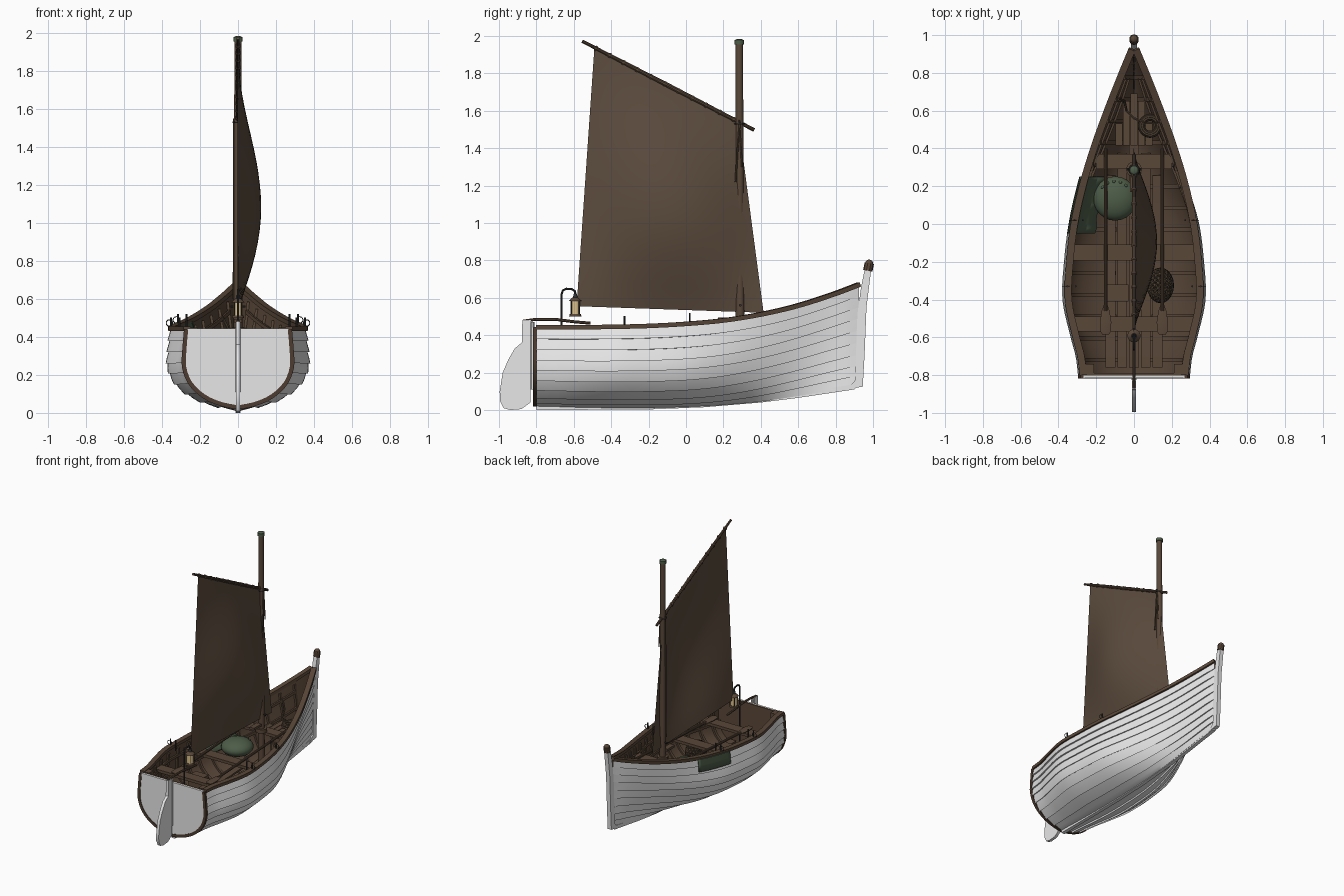
import bpy, bmesh, math
from mathutils import Vector

if "Cube" in bpy.data.objects:
    bpy.data.objects.remove(bpy.data.objects["Cube"])

def material(name, r, g, b):
    m = bpy.data.materials.new(name)
    m.diffuse_color = (r, g, b, 1)
    m.use_nodes = True
    m.node_tree.nodes["Principled BSDF"].inputs["Base Color"].default_value = m.diffuse_color
    return m

WHITE = material("white paint", .8, .8, .8)
BRIGHT = material("bright white paint", .95, .95, .95)
WOOD = material("brown wood", .1, .063, .04)
DARK = material("dark wood", .075, .046, .03)
SAIL = material("tan sailcloth", .106, .071, .047)
GREEN = material("green canvas", .075, .108, .065)
IRON = material("dark iron", .03, .03, .03)
GLASS = material("lamp glass", .72, .53, .26)
ROPE = material("rope", .08, .055, .035)

def finish(name, bm, mat, recalc=True, angle=35):
    if recalc:
        bmesh.ops.recalc_face_normals(bm, faces=bm.faces)
    me = bpy.data.meshes.new(name)
    bm.to_mesh(me)
    bm.free()
    me.materials.append(mat)
    me.shade_smooth()
    me.set_sharp_from_angle(angle=math.radians(angle))
    ob = bpy.data.objects.new(name, me)
    bpy.context.collection.objects.link(ob)
    return ob

def grid(name, rows, mat, flip=False, closed=False, caps=False):
    bm = bmesh.new()
    vs = [[bm.verts.new(p) for p in r] for r in rows]
    n = len(rows[0])
    for a, b in zip(vs, vs[1:]):
        for j in range(n if closed else n - 1):
            k = (j + 1) % n
            q = [a[j], b[j], b[k], a[k]]
            bm.faces.new(q[::-1] if flip else q)
    if caps:
        bm.faces.new(vs[0])
        bm.faces.new(vs[-1])
    return finish(name, bm, mat, recalc=caps)

def sweep(name, pts, w, h, mat, n=8, up=(0, 0, 1), taper=None):
    """Bar of n sides along a path; w and h are full width and height."""
    pts = [Vector(p) for p in pts]
    k = 1 / math.cos(math.pi / n) / 2
    rows = []
    for i, p in enumerate(pts):
        t = (pts[min(i + 1, len(pts) - 1)] - pts[max(i - 1, 0)]).normalized()
        s = t.cross(Vector(up)).normalized()
        u = s.cross(t)
        f = taper[i] if taper else 1
        rows.append([p + (s * w * math.cos(a) + u * h * math.sin(a)) * k * f
                     for a in [(j + .5) * math.tau / n for j in range(n)]])
    return grid(name, rows, mat, closed=True, caps=True)

def rod(name, a, b, r, mat, n=10, r2=None):
    up = (0, 1, 0) if abs(b[2] - a[2]) > abs(b[1] - a[1]) else (0, 0, 1)
    return sweep(name, [a, b], 2 * r, 2 * r, mat, n, up, [1, (r2 or r) / r])

def box(name, x0, x1, y0, y1, z, h, mat):
    return sweep(name, [((x0 + x1) / 2, y0, z), ((x0 + x1) / 2, y1, z)], x1 - x0, h, mat, 4)

def plate(name, yz, width, mat):
    """Outline in the centre plane given thickness across the boat."""
    return grid(name, [[(x, y, z) for y, z in yz] for x in (-width / 2, width / 2)], mat, closed=True, caps=True)

def ring(name, c, r, thick, mat, axis='z'):
    rows = []
    for i in range(25):
        a = i * math.tau / 24
        row = []
        for j in range(6):
            b = j * math.tau / 6
            q, o = r + thick * math.cos(b), thick * math.sin(b)
            d = (q * math.cos(a), q * math.sin(a), o) if axis == 'z' else (q * math.cos(a), o, q * math.sin(a))
            row.append(Vector(c) + Vector(d))
        rows.append(row)
    return grid(name, rows, mat, closed=True, flip=(axis == 'z'))

def ball(name, c, r, mat, scale=(1, 1, 1)):
    bm = bmesh.new()
    bmesh.ops.create_uvsphere(bm, u_segments=24, v_segments=14, radius=r)
    for v in bm.verts:
        v.co = Vector(c) + Vector(v.co[i] * scale[i] for i in range(3))
    return finish(name, bm, mat)

def curve(xs, vs, x):
    """Smooth interpolation through a small table."""
    i = max(0, min(len(xs) - 2, sum(x >= q for q in xs) - 1))
    def slope(k):
        a, b = max(k - 1, 0), min(k + 1, len(xs) - 1)
        return (vs[b] - vs[a]) / (xs[b] - xs[a])
    d = xs[i + 1] - xs[i]
    t = (x - xs[i]) / d
    return ((2 * t**3 - 3 * t**2 + 1) * vs[i] + (t**3 - 2 * t**2 + t) * d * slope(i)
            + (3 * t**2 - 2 * t**3) * vs[i + 1] + (t**3 - t**2) * d * slope(i + 1))

# Hull lines: breadth, sheer and keel by station, plus midship and bow sections
ST = [-.8, -.7, -.6, -.4, -.2, 0, .2, .4, .6, .8, .925]
BEAM = [.286, .298, .325, .368, .36, .335, .287, .222, .146, .066, .014]
SHEER = [.44, .44, .44, .442, .447, .458, .476, .508, .555, .62, .668]
KEEL = [.03, .028, .025, .022, .022, .027, .037, .055, .08, .11, .13]
MX = [.03, .28, .53, .74, .89, .97, 1, .99, .975, .955]
MZ = [0, .035, .1, .2, .32, .45, .57, .71, .85, 1]
BX = [.05, .16, .27, .38, .49, .6, .71, .82, .91, 1]
BZ = [0, .1, .2, .31, .43, .55, .67, .78, .89, 1]
TS = list(range(10))

def section(y, t):
    w = max(0, min(1, (y + .05) / .95))
    w = w * w * (3 - 2 * w)
    x = curve(TS, MX, t) * (1 - w) + curve(TS, BX, t) * w
    z = curve(TS, MZ, t) * (1 - w) + curve(TS, BZ, t) * w
    k = curve(ST, KEEL, y)
    return x * curve(ST, BEAM, y), k + z * (curve(ST, SHEER, y) - k)

def hull(y, t, off=0, side=1):
    x, z = section(y, t)
    a, b = section(y, max(t - .1, 0)), section(y, min(t + .1, 9))
    d = Vector((b[0] - a[0], b[1] - a[1])).normalized()
    return Vector((side * max(x + d.y * off, .001), y, z - d.x * off))

def inner_width(y, z):
    return max([.01] + [hull(y, t / 4, -.014).x for t in range(37) if section(y, t / 4)[1] <= z])

stations = [-.8 + 1.725 * i / 44 for i in range(45)]

# Lapped planking outside, plain lining inside
outer, lining = [], []
for y in stations:
    lap = .011 * min(1, curve(ST, BEAM, y) / .045)
    half = [(t, o) for k in range(9) for t, o in ((k, lap), (k + .5, lap / 2), (k + 1, 0))]
    outer.append([hull(y, t, o, -1) for t, o in half[::-1]] + [hull(y, t, o) for t, o in half])
    ts = [i / 2 for i in range(19)]
    lining.append([hull(y, t, -.014, -1) for t in ts[::-1]] + [hull(y, t, -.014) for t in ts])
grid("hull_planking", outer, WHITE)
grid("hull_lining", lining, WOOD, flip=True)

# Transom with dark edge frame
edge = [hull(-.8, t / 2, 0, -1) for t in range(18, -1, -1)] + [hull(-.8, t / 2) for t in range(19)]
for name, y0, y1, m in (("transom", -.815, -.803, BRIGHT), ("transom_lining", -.803, -.79, WOOD)):
    grid(name, [[(p.x * .98, y, p.z + .004) for p in edge] for y in (y0, y1)], m, closed=True, caps=True)
sweep("transom_frame", [(p.x, -.808, p.z) for p in edge], .022, .022, DARK, 4, (0, 1, 0))

# Gunwales, stringers and ribs
for s, tag in ((-1, "left"), (1, "right")):
    top = [hull(y, 9, -.004, s) for y in stations]
    sweep("gunwale_" + tag, [p + Vector((0, 0, .003)) for p in top], .038, .024, WOOD, 4)
    for t in (5.5, 7.6):
        sweep("stringer_" + tag, [hull(y, t, -.026, s) for y in stations[:-4]], .012, .02, WOOD, 4)
    for i in range(14):
        y = -.72 + i * .115
        sweep("rib_" + tag, [hull(y, 1 + t * .5, -.019, s) for t in range(16)], .014, .022, WOOD, 4, (0, 1, 0))
    box("stern_knee_" + tag, s * .235 - .022, s * .235 + .022, -.795, -.74, .425, .05, WOOD)

# Keel, stem and stem head
plate("keel", [(y, curve(ST, KEEL, y) + .012) for y in stations[::4]]
      + [(y, z) for y, z in ((.9, .11), (.6, .065), (.4, .04), (.1, .015), (-.2, .003), (-.8, 0))], .028, WHITE)
plate("stem", [(.86, .11), (.945, .125), (.955, .3), (.965, .55), (.99, .75), (.957, .76),
               (.935, .65), (.915, .5), (.905, .16)], .032, WHITE)
rod("stem_head", (0, .972, .745), (0, .98, .785), .024, WOOD)
ball("stem_knob", (0, .979, .783), .021, WOOD)

# Rudder, hinge post and tiller
plate("rudder", [(-.83, .48), (-.875, .48), (-.878, .36), (-.915, .33), (-.95, .27), (-.98, .2), (-.996, .1),
                 (-.995, .05), (-.975, .01), (-.94, 0), (-.88, .005), (-.832, .04)], .022, WHITE)
rod("rudder_post", (0, -.822, .11), (0, -.822, .47), .012, WHITE)
sweep("tiller", [(0, -.87, .475), (0, -.8, .485), (0, -.7, .485), (0, -.6, .472), (0, -.51, .464)], .016, .016, WOOD)

# Bottom boards, each ending where the hull closes in
for i in range(-2, 3):
    def board_z(y):
        return curve(ST, KEEL, y) + .08 + .006 * i * i
    ys = [y for y in stations[1:40] if inner_width(y, board_z(y) - .01) > abs(i) * .062 + .03]
    sweep("bottom_board", [(i * .062, y, board_z(y)) for y in ys], .052, .014, WOOD, 4)

# Thwarts, bow boards and a small crate
for y, z, d in ((-.53, .36, .08), (-.15, .37, .085), (.33, .41, .08)):
    w = min(inner_width(y - d / 2, z - .012), inner_width(y + d / 2, z - .012))
    box("thwart", -w, w, y - d / 2, y + d / 2, z, .022, WOOD)
for i in range(-2, 3):
    ys = [y for y in stations if .4 < y < .72 and inner_width(y, .34) > abs(i) * .04 + .022]
    if len(ys) > 1:
        box("bow_board", i * .04 - .018, i * .04 + .018, ys[0], ys[-1], .355, .014, WOOD)
box("small_crate", -.14, -.03, -.41, -.32, .24, .13, WOOD)

# Oars resting on the thwarts
for s in (-1, 1):
    rod("oar_shaft", (s * .15, .4, .43), (s * .15, -.46, .385), .009, WOOD)
    sweep("oar_blade", [(s * .15, y, .385) for y in (-.42, -.46, -.52, -.57, -.585)], .06, .012, WOOD, 8,
          taper=[.25, .7, 1, .9, .6])

# Rowlocks
for y in (-.33, .02):
    for s in (-1, 1):
        p = hull(y, 9, 0, s)
        rod("rowlock_pin", (p.x, y, p.z), (p.x, y, p.z + .06), .005, IRON)
        ring("rowlock_ring", (p.x + s * .008, y, p.z + .03), .017, .0025, IRON, 'y')
        rod("thole_pin", (p.x - s * .045, y, p.z - .02), (p.x - s * .045, y, p.z + .06), .005, IRON)

# Mast with cap, band, cleat and halyard
rod("mast", (0, .29, .06), (0, .285, 1.96), .024, WOOD, 14, .019)
rod("mast_cap", (0, .285, 1.955), (0, .285, 1.978), .025, GREEN, 14)
ball("mast_cap_dome", (0, .285, 1.974), .024, GREEN, (1, 1, .45))
rod("mast_partner", (0, .29, .42), (0, .29, .45), .04, WOOD, 14)
ring("mast_band", (0, .287, 1.53), .026, .004, IRON)
rod("mast_cleat", (-.04, .29, .56), (.04, .29, .56), .006, IRON)
box("belaying_block", -.02, .02, .17, .26, .485, .018, WOOD)
for x, y, z in ((.026, .265, 1.22), (-.024, .28, .6), (.024, .3, 1.3)):
    rod("halyard", (x, y, z), (x * .9, .285, 1.55), .004, ROPE, 6)

# Yard and lacing
a, b = Vector((0, -.555, 1.972)), Vector((0, .365, 1.497))
sweep("yard", [a, a.lerp(b, .5), b], .022, .022, WOOD, 10, taper=[.75, 1.1, .85])
for i in range(11):
    p = a.lerp(b, .08 + i * .08)
    rod("yard_lacing", p - Vector((0, .005, -.0026)), p + Vector((0, .005, -.0026)), .0135, WOOD, 8)

# Bellied lug sail, two faces close together
peak, throat, tack, clew = (Vector(p) for p in ((0, -.49, 1.935), (0, .28, 1.54), (0, .415, .52), (0, -.585, .555)))
for side, tag in ((1, "right"), (-1, "left")):
    rows = []
    for i in range(21):
        u = i / 20
        row = []
        for j in range(21):
            v = j / 20
            p = clew.lerp(tack, u).lerp(peak.lerp(throat, u), v)
            across, rise = max(0, math.sin(math.pi * u)), max(0, math.sin(math.pi * v ** .88))
            p.x = .12 * across ** 1.1 * rise ** 1.3 + side * .002
            row.append(p)
        rows.append(row)
    grid("sail_" + tag, rows, SAIL, flip=side < 0)

# Stern lantern on a hooked iron
sweep("lantern_hook", [(0, -.665, .1), (0, -.665, .62), (0, -.658, .64), (0, -.64, .648), (0, -.61, .646),
                       (0, -.593, .635), (0, -.592, .62)], .012, .012, IRON, 8, (1, 0, 0))
for name, z0, z1, r0, r1, m in (("lantern_base", .5, .514, .032, .029, WOOD), ("lantern_glass", .514, .582, .025, .025, GLASS),
                                ("lantern_roof", .582, .602, .034, .014, WOOD), ("lantern_top", .602, .62, .012, .009, IRON)):
    rod(name, (0, -.592, z0), (0, -.592, z1), r0, m, 14, r1)
for i in range(4):
    c, s = .027 * math.cos(i * math.pi / 2 + .78), .027 * math.sin(i * math.pi / 2 + .78)
    rod("lantern_bar", (c, -.592 + s, .51), (c, -.592 + s, .585), .0025, IRON, 6)

# Green canvas tucked under the left gunwale, and the bundle beside it
rows = []
for i in range(13):
    y = -.05 + .3 * i / 12
    p = hull(y, 9, 0, -1)
    wave = .006 * math.sin(i * 1.3)
    rows.append([(p.x + dx, y, p.z + dz) for dx, dz in
                 ((-.024, -.1), (-.021, -.05), (-.016, -.006), (0, .004), (.02, .004),
                  (.035 + wave, -.05), (.07, -.12), (.12 + wave, -.15))])
mod = grid("canvas_drape", rows, GREEN).modifiers.new("thickness", 'SOLIDIFY')
mod.thickness, mod.offset = .005, 0
ball("canvas_bundle", (-.1, .135, .335), .115, GREEN, (1, 1.02, .55))
for i in range(5):
    t = math.radians(50 + i * 22)
    ball("bundle_stud", (-.1 + .09 * math.cos(t), .135 + .09 * math.sin(t), .373), .009, GREEN)

# Rope coil with a loose end, and an open net
for i, r in enumerate((.056, .044, .034, .05, .04)):
    ring("rope_coil", (.085, .52, .4 + (i // 3) * .014), r, .008, ROPE)
sweep("rope_end", [(.05, .54, .42), (0, .56, .4), (-.04, .6, .4), (-.05, .65, .44), (-.085, .67, .51)], .012, .012, ROPE, 6)
bm = bmesh.new()
bmesh.ops.create_icosphere(bm, subdivisions=3, radius=.09)
for v in bm.verts:
    v.co = Vector((.14 + v.co.x * .75, -.325 + v.co.y, .22 + v.co.z * .8))
net = finish("netting", bm, ROPE)
net.modifiers.new("cords", 'WIREFRAME').thickness = .009
